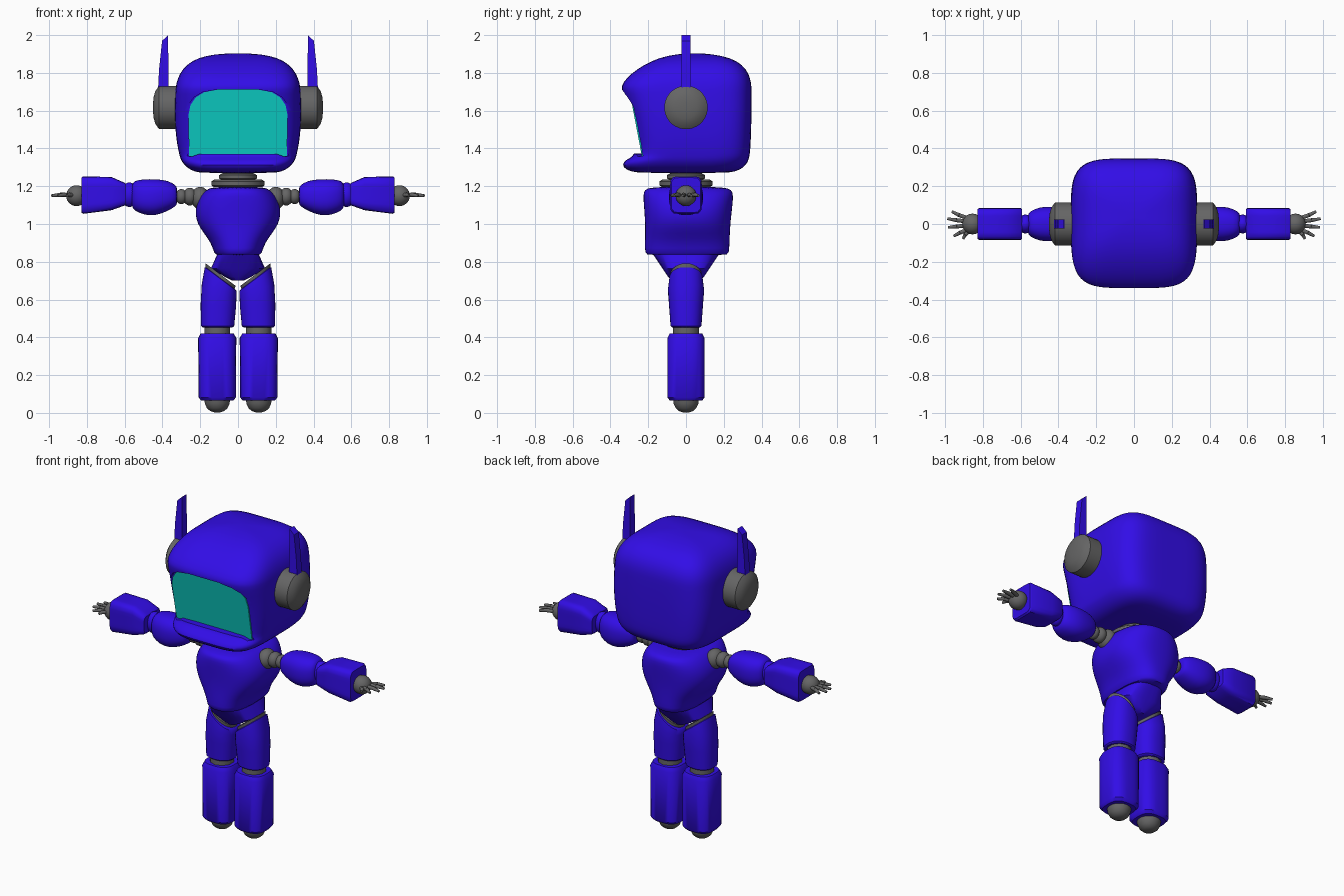
import bpy, bmesh, math
from mathutils import Vector, Matrix

cube = bpy.data.objects.get("Cube")
if cube:
    bpy.data.objects.remove(cube, do_unlink=True)


def material(name, rgb):
    m = bpy.data.materials.new(name)
    m.use_nodes = True
    m.diffuse_color = (*rgb, 1)
    m.node_tree.nodes["Principled BSDF"].inputs["Base Color"].default_value = (*rgb, 1)
    return m


BLUE = material("deep blue", (0.032, 0.004, 0.8))
GREY = material("joint grey", (0.13, 0.13, 0.13))
CYAN = material("screen cyan", (0.004, 0.68, 0.62))


def finish(name, bm, mat, angle=40, subsurf=False, cutter=None):
    """Turn a bmesh into a shaded object, with modifiers applied."""
    bmesh.ops.recalc_face_normals(bm, faces=bm.faces)
    mesh = bpy.data.meshes.new(name)
    bm.to_mesh(mesh)
    bm.free()
    mesh.materials.append(mat)
    ob = bpy.data.objects.new(name, mesh)
    bpy.context.collection.objects.link(ob)
    bpy.ops.object.select_all(action="DESELECT")
    ob.select_set(True)
    bpy.context.view_layer.objects.active = ob
    if subsurf:
        ob.modifiers.new("round", "SUBSURF").levels = 1
        bpy.ops.object.modifier_apply(modifier="round")
    if cutter:
        cut = ob.modifiers.new("recess", "BOOLEAN")
        cut.operation, cut.solver, cut.object = "DIFFERENCE", "EXACT", cutter
        bpy.ops.object.modifier_apply(modifier="recess")
    bpy.ops.object.shade_smooth_by_angle(angle=math.radians(angle))
    return ob


def loft(name, rings, mat, axis="z", power=2, side=1, seg=32, **kw):
    """Rings are (position, centre u, radius u, centre v, radius v, slant)."""
    bm = bmesh.new()
    loops = []
    for t, cu, ru, cv, rv, *slant in rings:
        loop = []
        for i in range(seg):
            a = math.tau * (i + 0.5) / seg
            c, s = math.cos(a), math.sin(a)
            k = (abs(c) ** power + abs(s) ** power) ** (-1 / power)
            du, dv = c * k * ru, s * k * rv
            w = t + (slant[0] * du if slant else 0)
            p = (cu + du, cv + dv, w) if axis == "z" else (w, cu + du, cv + dv)
            loop.append(bm.verts.new((p[0] * side, p[1], p[2])))
        loops.append(loop)
    for a, b in zip(loops, loops[1:]):
        for i in range(seg):
            j = (i + 1) % seg
            bm.faces.new((a[i], a[j], b[j], b[i]))
    bm.faces.new(loops[0])
    bm.faces.new(loops[-1])
    return finish(name, bm, mat, **kw)


def ball(name, centre, radii, mat):
    bm = bmesh.new()
    bmesh.ops.create_uvsphere(bm, u_segments=24, v_segments=14, radius=1,
                              matrix=Matrix.Translation(centre) @ Matrix.Diagonal((*radii, 1)))
    return finish(name, bm, mat)


def rod(name, p, q, r1, r2, mat):
    p, q = Vector(p), Vector(q)
    bm = bmesh.new()
    turn = (q - p).to_track_quat("Z", "Y").to_matrix().to_4x4()
    bmesh.ops.create_cone(bm, cap_ends=True, segments=10, radius1=r1, radius2=r2,
                          depth=(q - p).length, matrix=Matrix.Translation((p + q) / 2) @ turn)
    return finish(name, bm, mat)


def prism(name, outline, front, back, mat):
    """Extrude an x-z outline between two depth rules."""
    bm = bmesh.new()
    a = [bm.verts.new((x, front(z), z)) for x, z in outline]
    b = [bm.verts.new((x, back(z), z)) for x, z in outline]
    n = len(outline)
    bm.faces.new(a)
    bm.faces.new(b)
    for i in range(n):
        bm.faces.new((a[i], a[(i + 1) % n], b[(i + 1) % n], b[i]))
    return finish(name, bm, mat, 30)


# Face screen and the recess around it
half = [(0.12, 1.372), (0.2, 1.37), (0.235, 1.357), (0.26, 1.36), (0.262, 1.58), (0.252, 1.63),
        (0.225, 1.67), (0.18, 1.698), (0.1, 1.713)]
outline = half + [(-x, z) for x, z in reversed(half)]


def depth(z):
    return -0.228 - 0.19 * (z - 1.36)


cutter = prism("recess_cutter", [(x * 1.04, z) for x, z in outline], lambda z: -0.6, depth, BLUE)
cutter.hide_render = True

# Head: height, half width, front, back
head = [(1.27, 0.19, -0.24, 0.21), (1.277, 0.23, -0.29, 0.26), (1.297, 0.27, -0.334, 0.305),
        (1.33, 0.298, -0.336, 0.328), (1.352, 0.306, -0.29, 0.334), (1.37, 0.311, -0.272, 0.338),
        (1.42, 0.322, -0.271, 0.342), (1.5, 0.332, -0.282, 0.345), (1.6, 0.336, -0.303, 0.347),
        (1.7, 0.332, -0.338, 0.347), (1.73, 0.329, -0.343, 0.346), (1.77, 0.32, -0.318, 0.341),
        (1.82, 0.295, -0.26, 0.32), (1.865, 0.245, -0.18, 0.27), (1.892, 0.17, -0.1, 0.19),
        (1.904, 0.07, 0.0, 0.09)]
loft("head", [(z, 0, w, (f + b) / 2, (b - f) / 2) for z, w, f, b in head], BLUE,
     power=4.6, seg=48, subsurf=True, cutter=cutter)
bpy.data.objects.remove(cutter, do_unlink=True)
prism("face_screen", outline, lambda z: depth(z) - 0.006, lambda z: depth(z) + 0.002, CYAN)

# Neck rings
for i, (r, z, h) in enumerate([(0.142, 1.215, 0.02), (0.1, 1.25, 0.018)]):
    loft(f"neck_ring_{i + 1}", [(z - h, 0, r - 0.015, 0, r - 0.015), (z - h / 2, 0, r, 0, r),
                                (z + h / 2, 0, r, 0, r), (z + h, 0, r - 0.015, 0, r - 0.015)], GREY)
rod("neck_post", (0, 0, 1.15), (0, 0, 1.3), 0.085, 0.085, GREY)

# Torso: height, half width, front, back
torso = [(0.835, 0.115, -0.205, 0.215), (0.842, 0.125, -0.217, 0.228), (0.9, 0.142, -0.217, 0.23),
         (0.95, 0.18, -0.216, 0.232), (1.0, 0.214, -0.216, 0.235), (1.05, 0.226, -0.219, 0.24),
         (1.1, 0.222, -0.223, 0.246), (1.15, 0.2, -0.226, 0.25), (1.18, 0.168, -0.222, 0.244),
         (1.198, 0.14, -0.19, 0.205)]
loft("torso", [(z, 0, w, (f + b) / 2, (b - f) / 2) for z, w, f, b in torso], BLUE,
     power=2.6, seg=40, subsurf=True)

# Pelvis
loft("pelvis", [(0.7, 0, 0.03, 0, 0.075), (0.72, 0, 0.07, 0, 0.095), (0.765, 0, 0.143, 0, 0.125),
                (0.84, 0, 0.11, 0, 0.175)], BLUE, power=3)

for side, label in ((1, "left"), (-1, "right")):
    # Ear pod and antenna
    loft(label + "_ear", [(0.3, 0, 0.115, 1.617, 0.115), (0.418, 0, 0.115, 1.617, 0.115),
                          (0.423, 0, 0.108, 1.617, 0.108), (0.437, 0, 0.088, 1.617, 0.088),
                          (0.446, 0, 0.06, 1.617, 0.06), (0.45, 0, 0.025, 1.617, 0.025)],
         GREY, axis="x", side=side)
    blade = [(0.368, 1.7), (0.424, 1.7), (0.418, 1.82), (0.402, 1.97), (0.37, 2.0)]
    prism(label + "_antenna", [(x * side, z) for x, z in blade],
          lambda z: -0.023, lambda z: 0.023, BLUE)

    # Shoulder beads
    for i, (x, r) in enumerate([(0.2, 0.06), (0.255, 0.047), (0.3, 0.04)]):
        ball(f"{label}_shoulder_bead_{i + 1}", (x * side, 0, 1.145 - 0.008 * (i == 0)),
             (r * 0.8, r, r), GREY)

    # Upper arm, elbow and forearm
    loft(label + "_upper_arm", [(0.322, 0, 0.05, 1.15, 0.045), (0.33, 0, 0.062, 1.15, 0.055),
                                (0.37, 0, 0.08, 1.15, 0.081), (0.44, 0, 0.093, 1.14, 0.098),
                                (0.5, 0, 0.09, 1.143, 0.094), (0.55, 0, 0.068, 1.15, 0.08),
                                (0.565, 0, 0.05, 1.15, 0.055)],
         BLUE, axis="x", power=2.5, side=side, subsurf=True)
    ball(label + "_elbow", (0.575 * side, 0, 1.155), (0.045, 0.05, 0.065), BLUE)
    loft(label + "_forearm", [(0.592, 0, 0.078, 1.158, 0.052), (0.6, 0, 0.084, 1.158, 0.06),
                              (0.67, 0, 0.084, 1.161, 0.088), (0.82, 0, 0.084, 1.153, 0.099, ),
                              (0.83, 0, 0.078, 1.153, 0.092)],
         BLUE, axis="x", power=7, side=side)

    # Hand with fanned fingers
    ball(label + "_palm", (0.855 * side, 0, 1.15), (0.055, 0.055, 0.055), GREY)
    for i, (x, y) in enumerate([(0.965, 0.066), (0.988, 0.028), (0.985, -0.018),
                                (0.955, -0.064), (0.905, -0.078)]):
        mid = (0.88 + (x - 0.88) * 0.55) * side, y * 0.72, 1.155
        rod(f"{label}_finger_base_{i + 1}", (0.87 * side, y * 0.4, 1.152), mid, 0.011, 0.011, GREY)
        rod(f"{label}_finger_tip_{i + 1}", mid, (x * side, y, 1.15), 0.011, 0.007, GREY)

    # Hip joint and thigh, both cut at a slant
    loft(label + "_hip_joint", [(0.62, 0.1, 0.07, 0, 0.075), (0.732, 0.092, 0.08, 0, 0.082, 0.75)],
         GREY, side=side)
    loft(label + "_thigh", [(0.453, 0.108, 0.08, 0, 0.074), (0.46, 0.108, 0.088, 0, 0.082),
                            (0.57, 0.104, 0.094, 0, 0.09, 0.05), (0.65, 0.1, 0.092, 0, 0.096, 0.35),
                            (0.708, 0.092, 0.084, 0, 0.088, 0.75), (0.712, 0.092, 0.076, 0, 0.08, 0.75)],
         BLUE, power=2.4, side=side)

    # Knee, shin and foot
    rod(label + "_knee", (0.11 * side, 0, 0.4), (0.11 * side, 0, 0.48), 0.07, 0.07, GREY)
    loft(label + "_shin", [(0.065, 0.11, 0.085, 0, 0.085), (0.082, 0.11, 0.099, 0, 0.099),
                           (0.395, 0.11, 0.101, 0, 0.099), (0.42, 0.11, 0.088, 0, 0.086)],
         BLUE, power=3, side=side)
    loft(label + "_foot", [(0.003, 0.11, 0.018, 0, 0.018), (0.01, 0.11, 0.038, 0, 0.038),
                           (0.025, 0.11, 0.055, 0, 0.055), (0.05, 0.11, 0.066, 0, 0.066),
                           (0.075, 0.11, 0.068, 0, 0.068)], GREY, side=side)
